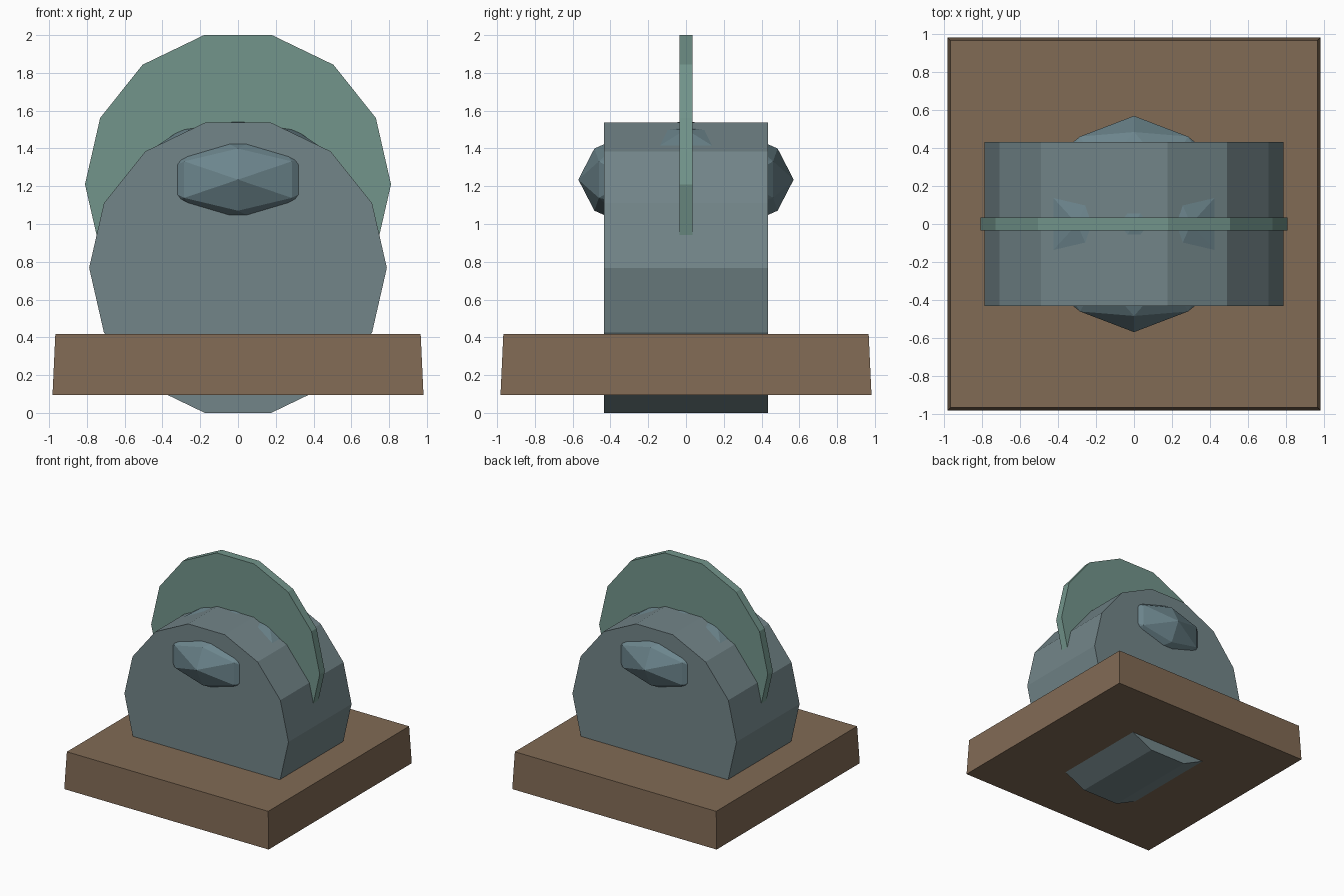
import bpy, bmesh, math
from mathutils import Matrix

if "Cube" in bpy.data.objects:
    bpy.data.objects.remove(bpy.data.objects["Cube"])


def material(name, rgb):
    m = bpy.data.materials.new(name)
    m.diffuse_color = (*rgb, 1)
    m.use_nodes = True
    m.node_tree.nodes["Principled BSDF"].inputs["Base Color"].default_value = m.diffuse_color
    return m


def finish(bm, name, mat):
    bmesh.ops.recalc_face_normals(bm, faces=bm.faces)
    mesh = bpy.data.meshes.new(name)
    bm.to_mesh(mesh)
    bm.free()
    mesh.materials.append(mat)
    ob = bpy.data.objects.new(name, mesh)
    bpy.context.collection.objects.link(ob)
    return ob


def drum(name, radius, half_width, z, mat, sides=14):
    """Flat-topped polygonal drum lying along y."""
    bm = bmesh.new()
    ring = []
    for i in range(sides):
        a = 2 * math.pi * i / sides
        ring.append(bm.verts.new((radius * math.cos(a), -half_width,
                                  z + radius * math.sin(a))))
    face = bm.faces.new(ring)
    ext = bmesh.ops.extrude_face_region(bm, geom=[face], use_keep_orig=True)
    verts = [v for v in ext["geom"] if isinstance(v, bmesh.types.BMVert)]
    bmesh.ops.translate(bm, verts=verts, vec=(0, 2 * half_width, 0))
    return finish(bm, name, mat)


slate = material("slate", (0.17, 0.235, 0.25))
blue_slate = material("blue_slate", (0.15, 0.235, 0.265))
green = material("green", (0.17, 0.30, 0.26))
brown = material("brown", (0.22, 0.145, 0.09))

# Tapered square plinth
bm = bmesh.new()
bmesh.ops.create_cone(bm, cap_ends=True, segments=4,
                      radius1=0.982 * math.sqrt(2), radius2=0.967 * math.sqrt(2),
                      depth=0.322,
                      matrix=Matrix.Translation((0, 0, 0.257))
                      @ Matrix.Rotation(math.pi / 4, 4, 'Z'))
finish(bm, "plinth", brown)

# Drum body sunk through the plinth, and the thin crest disc
drum("body", 0.788, 0.433, 0.768, slate)
drum("crest", 0.81, 0.035, 1.21, green)

# Flattened faceted core that pokes out of both ends of the body
bm = bmesh.new()
bmesh.ops.create_icosphere(bm, subdivisions=2, radius=1,
                           matrix=Matrix.Translation((0, 0, 1.235))
                           @ Matrix.Diagonal((0.57, 0.57, 0.313, 1))
                           @ Matrix.Rotation(-math.atan(0.618034), 4, 'Y'))
finish(bm, "core", blue_slate)
